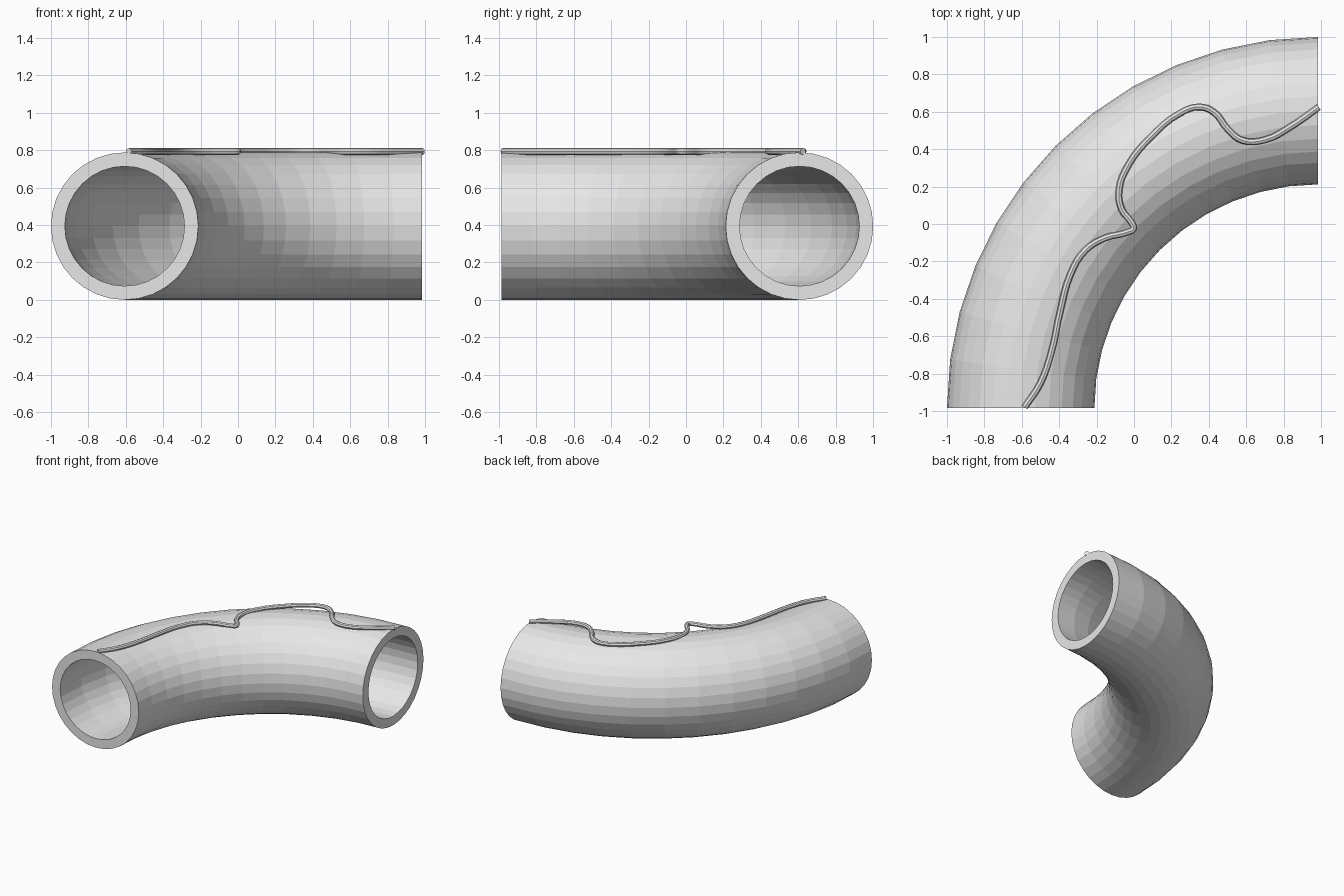
import bpy, bmesh
from math import sin, cos, pi

cube = bpy.data.objects.get("Cube")
if cube:
    bpy.data.objects.remove(cube, do_unlink=True)

grey = bpy.data.materials.new("light grey")
grey.use_nodes = True
colour = (0.8, 0.8, 0.8, 1)
grey.diffuse_color = colour
grey.node_tree.nodes["Principled BSDF"].inputs["Base Color"].default_value = colour

OUTER, INNER = 0.394, 0.32     # pipe radii
BEND = 1.591                   # radius of the bend's centreline
PIVOT = 0.985                  # bend turns about (PIVOT, -PIVOT)
SIDES, STEPS = 32, 12


def add_object(name, data):
    obj = bpy.data.objects.new(name, data)
    bpy.context.collection.objects.link(obj)
    data.materials.append(grey)
    return obj


def ring(bm, radius, turn):
    """One circle of the pipe at an angle along the bend."""
    verts = []
    for i in range(SIDES):
        a = 2 * pi * i / SIDES
        r = BEND + radius * cos(a)
        verts.append(bm.verts.new((PIVOT - r * cos(turn),
                                   -PIVOT + r * sin(turn),
                                   OUTER + radius * sin(a))))
    return verts


def bridge(bm, a, b):
    for i in range(SIDES):
        j = (i + 1) % SIDES
        bm.faces.new((a[i], a[j], b[j], b[i]))


# Hollow quarter-turn pipe with flat facets and open ends
bm = bmesh.new()
turns = [pi / 2 * s / STEPS for s in range(STEPS + 1)]
walls = [[ring(bm, radius, t) for t in turns] for radius in (OUTER, INNER)]
for wall in walls:
    for a, b in zip(wall, wall[1:]):
        bridge(bm, a, b)
for end in (0, -1):
    bridge(bm, walls[0][end], walls[1][end])
bmesh.ops.recalc_face_normals(bm, faces=bm.faces)
mesh = bpy.data.meshes.new("pipe_elbow")
bm.to_mesh(mesh)
bm.free()
add_object("pipe_elbow", mesh)

# Wandering cable lying level along the top
path = [(-0.585, -0.98), (-0.50, -0.85), (-0.44, -0.68), (-0.395, -0.47),
        (-0.34, -0.27), (-0.26, -0.14), (-0.155, -0.075), (-0.03, -0.042),
        (-0.002, -0.025), (-0.015, 0.01), (-0.064, 0.075), (-0.08, 0.18),
        (-0.03, 0.315), (0.085, 0.46), (0.245, 0.592), (0.353, 0.626),
        (0.43, 0.595), (0.503, 0.505), (0.58, 0.447), (0.70, 0.45),
        (0.834, 0.518), (0.988, 0.625)]
curve = bpy.data.curves.new("cable", "CURVE")
curve.dimensions = "3D"
curve.bevel_depth = 0.018
curve.bevel_resolution = 2
curve.resolution_u = 4
curve.use_fill_caps = True
spline = curve.splines.new("BEZIER")
spline.bezier_points.add(len(path) - 1)
for point, (x, y) in zip(spline.bezier_points, path):
    point.co = (x, y, 0.793)
    point.handle_left_type = point.handle_right_type = "AUTO"
cable = add_object("cable", curve)
bpy.ops.object.select_all(action="DESELECT")
cable.select_set(True)
bpy.context.view_layer.objects.active = cable
bpy.ops.object.convert(target="MESH")
bpy.ops.object.shade_smooth_by_angle()
